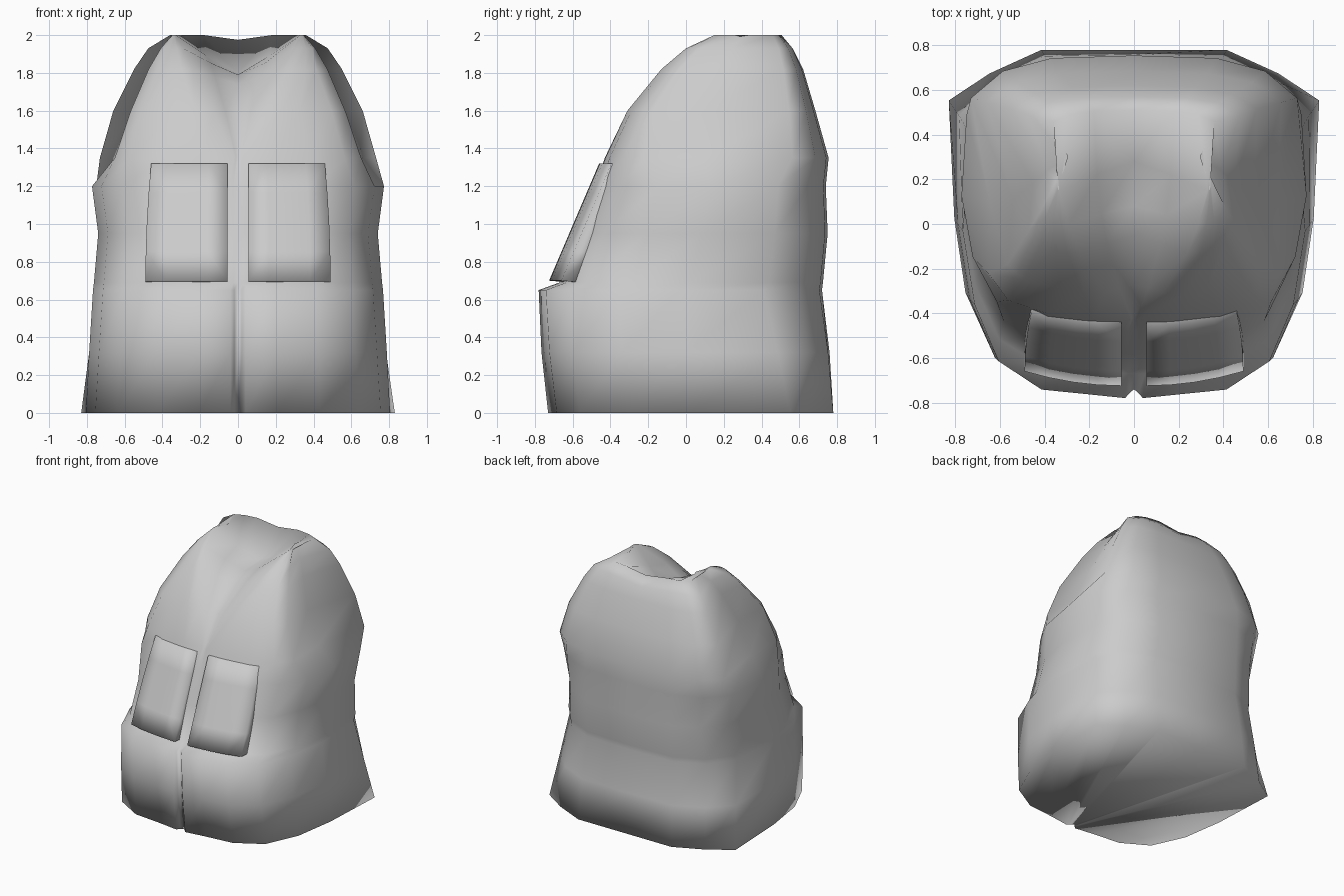
import bpy, bmesh, math

if "Cube" in bpy.data.objects:
    bpy.data.objects.remove(bpy.data.objects["Cube"])

cloth = bpy.data.materials.new("grey cloth")
cloth.use_nodes = True
cloth.diffuse_color = (0.6, 0.6, 0.6, 1)
cloth.node_tree.nodes["Principled BSDF"].inputs["Base Color"].default_value = (0.6, 0.6, 0.6, 1)


def finish(bm, name, angle):
    bmesh.ops.recalc_face_normals(bm, faces=bm.faces)
    mesh = bpy.data.meshes.new(name)
    bm.to_mesh(mesh)
    bm.free()
    mesh.materials.append(cloth)
    obj = bpy.data.objects.new(name, mesh)
    bpy.context.collection.objects.link(obj)
    bpy.ops.object.select_all(action='DESELECT')
    obj.select_set(True)
    bpy.context.view_layer.objects.active = obj
    bpy.ops.object.shade_smooth_by_angle(angle=math.radians(angle))


# Levels: height, half width, front y, back y, lapel x, centre y, centre z, section
LEVELS = [
    (0.0, 0.83, -0.73, 0.78, 0.04, -0.69, 0.0, 0),
    (0.32, 0.80, -0.765, 0.76, 0.04, -0.72, 0.32, 0.5),
    (0.65, 0.77, -0.78, 0.72, 0.04, -0.74, 0.65, 0.9),
    (0.69, 0.765, -0.67, 0.725, 0.05, -0.67, 0.69, 0.9),
    (0.95, 0.74, -0.58, 0.75, 0.05, -0.58, 0.95, 1),
    (1.20, 0.78, -0.48, 0.74, 0.05, -0.48, 1.20, 1.05),
    (1.35, 0.74, -0.43, 0.755, 0.02, -0.42, 1.35, 1.7),
    (1.60, 0.66, -0.31, 0.685, 0.13, -0.27, 1.58, 2),
    (1.82, 0.55, -0.13, 0.62, 0.24, -0.05, 1.74, 2),
    (1.93, 0.475, 0.0, 0.57, 0.29, 0.08, 1.79, 2),
    (2.00, 0.36, 0.15, 0.51, 0.33, 0.28, 1.80, 2),
]
# Half sections outside the lapel, as side and depth fractions: hem, waist, armhole
SECTIONS = [
    [(0.25, 0.015), (0.52, 0.03), (0.77, 0.11), (0.91, 0.28),
     (0.97, 0.5), (1.0, 0.85), (0.78, 0.93), (0.5, 1.0)],
    [(0.25, 0.01), (0.54, 0.025), (0.79, 0.11), (0.93, 0.28),
     (1.0, 0.5), (0.96, 0.79), (0.78, 0.92), (0.5, 0.99)],
    [(0.25, 0.0), (0.5, 0.02), (0.75, 0.06), (0.86, 0.13),
     (0.82, 0.42), (1.0, 0.86), (0.8, 0.95), (0.5, 0.99)],
]


def ring(level):
    z, w, front, back, lapel, cy, cz, s = level
    k = min(int(s), 1)
    f = s - k
    half = [(lapel * 0.5, front + (cy - front) * 0.55, z + (cz - z) * 0.55),
            (lapel, front, z)]
    for (u0, t0), (u1, t1) in zip(SECTIONS[k], SECTIONS[k + 1]):
        u, t = u0 + (u1 - u0) * f, t0 + (t1 - t0) * f
        # the front of each section starts at the lapel and spreads out
        x = max(u * w, lapel + (w - lapel) * u * 0.75 if t < 0.4 else 0)
        half.append((x, front + t * (back - front), z))
    nape = z - 0.025 if z > 1.9 else z
    mirror = [(-x, y, h) for x, y, h in reversed(half)]
    return [(0, cy, cz)] + half + [(0, back, nape)] + mirror


# Vest body
bm = bmesh.new()
rings = [[bm.verts.new(p) for p in ring(lv)] for lv in LEVELS]
n = len(rings[0])
for low, high in zip(rings, rings[1:]):
    for i in range(n):
        j = (i + 1) % n
        bm.faces.new((low[i], low[j], high[j], high[i]))

# Neck and shoulders on top, closed hem below
half = n // 2
for loop in (rings[0], rings[-1]):
    for side in (1, -1):
        pts = [loop[(side * i) % n] for i in range(half + 1)]
        a, b = 0, half
        while b - a > 2:
            bm.faces.new((pts[a], pts[a + 1], pts[b - 1], pts[b]))
            a, b = a + 1, b - 1
        if b - a == 2:
            bm.faces.new((pts[a], pts[a + 1], pts[b]))
finish(bm, "vest_body", 100)


# Chest pockets: slanted slabs that wrap slightly round the front
def pocket(name, side):
    bm = bmesh.new()
    cols, rows = 4, 4
    front, rear = [], []
    for r in range(rows + 1):
        v = r / rows
        z = 0.70 + 0.62 * v
        for c in range(cols + 1):
            u = c / cols
            x = 0.055 + (0.435 - 0.03 * v * v) * u
            y = -0.725 + 0.265 * v + 0.065 * u * u
            front.append(bm.verts.new((side * x, y, z)))
            rear.append(bm.verts.new((side * x, y + 0.11, z - 0.01)))
    w = cols + 1
    for r in range(rows):
        for c in range(cols):
            k = r * w + c
            for g in (front, rear):
                bm.faces.new((g[k], g[k + 1], g[k + w + 1], g[k + w]))
    rim = [c for c in range(w)] + [r * w + cols for r in range(1, rows + 1)]
    rim += [rows * w + c for c in range(cols - 1, -1, -1)]
    rim += [r * w for r in range(rows - 1, 0, -1)]
    for p, q in zip(rim, rim[1:] + rim[:1]):
        bm.faces.new((front[p], front[q], rear[q], rear[p]))
    finish(bm, name, 120)


pocket("left_pocket", 1)
pocket("right_pocket", -1)
